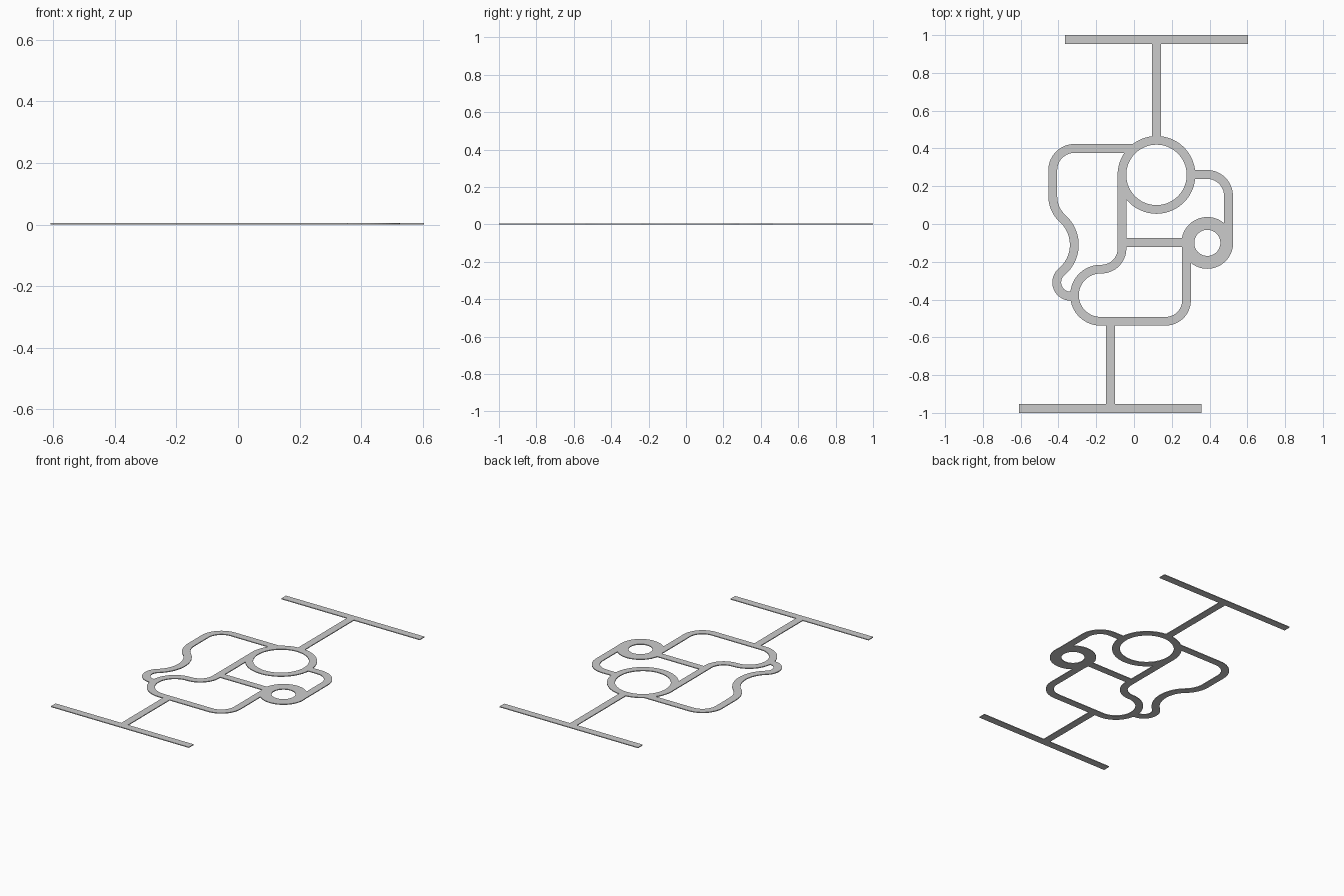
import bpy, bmesh
from math import sin, cos, radians, ceil
from mathutils import Vector
from mathutils.geometry import delaunay_2d_cdt

if "Cube" in bpy.data.objects:
    bpy.data.objects.remove(bpy.data.objects["Cube"])

W = 0.047       # strip width
T = 0.005       # plate thickness
verts, quads = [], []


def arc(cx, cy, r, a0, a1):
    n = max(2, ceil(abs(a1 - a0) / 6))
    angles = [radians(a0 + (a1 - a0) * i / n) for i in range(n + 1)]
    return [(cx + r * cos(a), cy + r * sin(a)) for a in angles]


def ribbon(left, right):
    """Quads between two matching rows of points."""
    base = len(verts)
    for a, b in zip(left, right):
        verts.extend((Vector(a), Vector(b)))
    for i in range(len(left) - 1):
        k = base + 2 * i
        quads.append([k, k + 1, k + 3, k + 2])


def strip(path, width=W):
    """Constant-width strip along a 2D centre line."""
    pts = []
    for p in map(Vector, path):
        if not pts or (p - pts[-1]).length > 0.003:
            pts.append(p)
    left, right = [], []
    for i, p in enumerate(pts):
        d0 = (p - pts[max(i - 1, 0)])
        d1 = (pts[min(i + 1, len(pts) - 1)] - p)
        d = (d0.normalized() + d1.normalized()).normalized()
        n = Vector((-d.y, d.x)) * width / 2
        left.append(p + n)
        right.append(p - n)
    ribbon(left, right)


def ring(cx, cy, r_in, r_out):
    ribbon(arc(cx, cy, r_in, 0, 360), arc(cx, cy, r_out, 0, 360))


# End bars and their stems
strip([(-0.365, 0.9765), (0.603, 0.9765)])
strip([(0.119, 0.97), (0.119, 0.45)])
strip([(-0.608, -0.9765), (0.357, -0.9765)])
strip([(-0.125, -0.97), (-0.125, -0.52)])

# Large and small rings
ring(0.119, 0.26, 0.16, 0.206)
ring(0.388, -0.1, 0.069, 0.137)

# Right link between the two rings
strip([(0.29, 0.262)] + arc(0.388, 0.15, 0.112, 90, 0) + [(0.5, -0.1)])

# Wavy left link
strip([(0.0, 0.40)] + arc(-0.315, 0.285, 0.115, 90, 180)
      + arc(-0.272, 0.146, 0.158, 180, 228)
      + arc(-0.503, -0.110, 0.187, 48, -50)
      + arc(-0.336, -0.309, 0.073, 130, 270) + [(-0.312, -0.382)])

# Lower loop
strip([(-0.0635, 0.26)] + arc(-0.1725, -0.13, 0.109, 0, -90)
      + arc(-0.177, -0.377, 0.138, 90, 270)
      + arc(0.167, -0.404, 0.111, -90, 0) + [(0.278, -0.1)], 0.046)

# Cross bar
strip([(-0.063, -0.097), (0.28, -0.097)])

# Merge all outlines into one clean flat sheet
co, _, faces, _, _, src = delaunay_2d_cdt(verts, [], quads, 0, 1e-5)
bm = bmesh.new()
bv = [bm.verts.new((p.x, p.y, 0)) for p in co]
for f, s in zip(faces, src):
    if s:
        bm.faces.new([bv[i] for i in f])
bmesh.ops.delete(bm, geom=[v for v in bm.verts if not v.link_faces], context='VERTS')

# Give the sheet its thickness
ext = bmesh.ops.extrude_face_region(bm, geom=bm.faces[:], use_keep_orig=True)
top = [e for e in ext["geom"] if isinstance(e, bmesh.types.BMVert)]
bmesh.ops.translate(bm, vec=(0, 0, T), verts=top)
bmesh.ops.recalc_face_normals(bm, faces=bm.faces[:])

mesh = bpy.data.meshes.new("linked_plate")
bm.to_mesh(mesh)
bm.free()
plate = bpy.data.objects.new("linked_plate", mesh)
bpy.context.collection.objects.link(plate)
